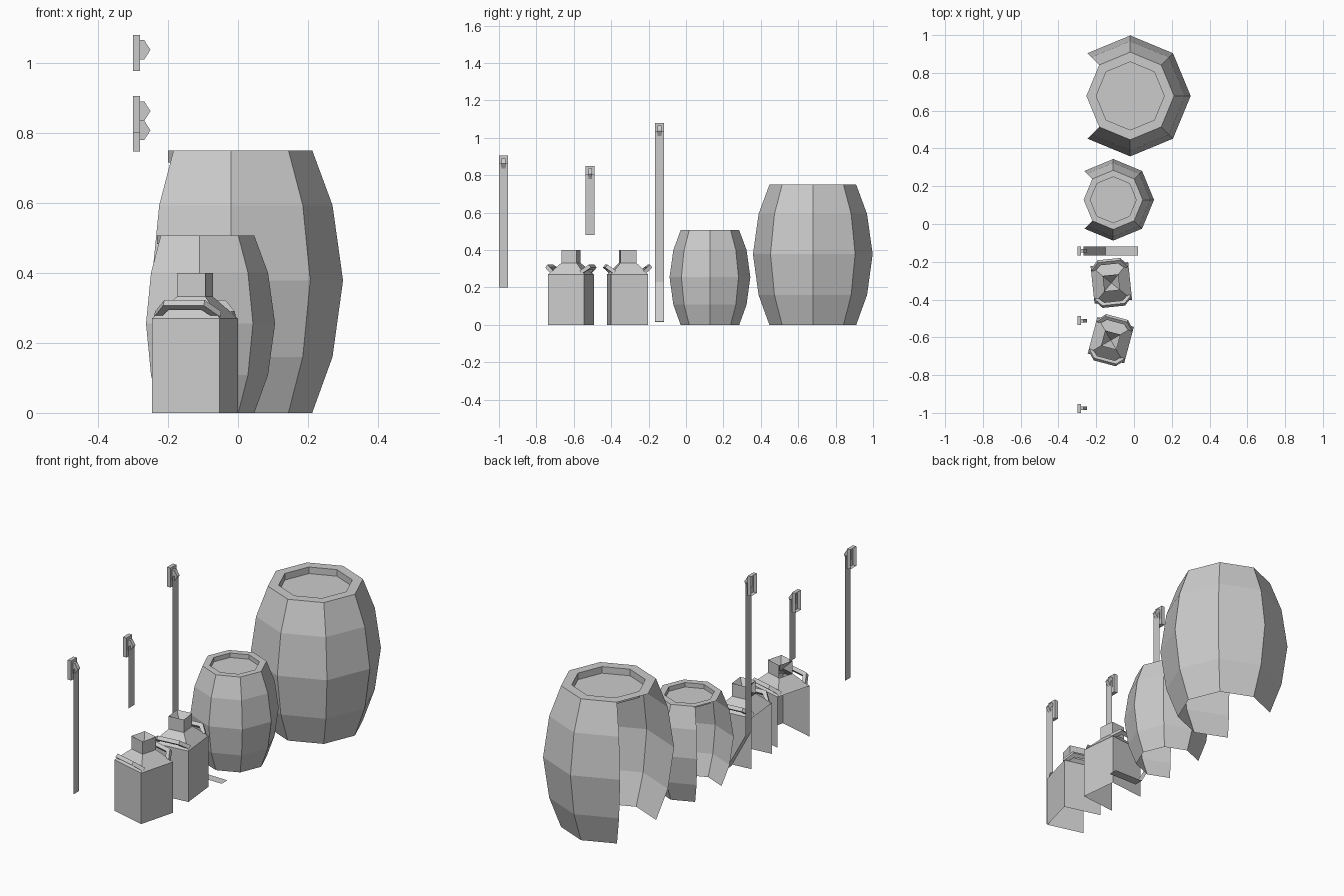
import bpy, bmesh
from math import cos, sin, pi, radians
from mathutils import Matrix, Vector

if "Cube" in bpy.data.objects:
    bpy.data.objects.remove(bpy.data.objects["Cube"])

grey = bpy.data.materials.new("plain_grey")
grey.use_nodes = True
grey.diffuse_color = (0.6, 0.6, 0.6, 1)
grey.node_tree.nodes["Principled BSDF"].inputs["Base Color"].default_value = (0.6, 0.6, 0.6, 1)


def finish(bm, name, loc=(0, 0, 0), turn=0):
    bmesh.ops.recalc_face_normals(bm, faces=bm.faces)
    mesh = bpy.data.meshes.new(name)
    bm.to_mesh(mesh)
    bm.free()
    mesh.materials.append(grey)
    obj = bpy.data.objects.new(name, mesh)
    obj.location = loc
    obj.rotation_euler.z = radians(turn)
    bpy.context.collection.objects.link(obj)
    return obj


def ring(bm, radius, z, sides, start=0.0):
    return [bm.verts.new((radius * cos(start + 2 * pi * i / sides),
                          radius * sin(start + 2 * pi * i / sides), z)) for i in range(sides)]


def bridge(bm, a, b, skip=()):
    n = len(a)
    for i in range(n):
        if i not in skip:
            bm.faces.new((a[i], a[(i + 1) % n], b[(i + 1) % n], b[i]))


# Barrels: eight staves, open at the bottom and on the wall side, with a recessed lid
def barrel(name, loc, s):
    bm = bmesh.new()
    profile = [(0.232, 0), (0.29, 0.16), (0.32, 0.378), (0.29, 0.593), (0.232, 0.75)]
    rings = [ring(bm, r * s, z * s, 8) for r, z in profile]
    for a, b in zip(rings, rings[1:]):
        bridge(bm, a, b, skip=(3, 4))
    lip = ring(bm, 0.18 * s, 0.75 * s, 8)
    floor = ring(bm, 0.18 * s, 0.715 * s, 8)
    bridge(bm, rings[-1], lip)
    bridge(bm, lip, floor)
    bm.faces.new(floor)
    finish(bm, name, loc)


barrel("large_barrel", (-0.02, 0.678, 0), 1.0)
barrel("small_barrel", (-0.11, 0.128, 0), 0.675)


# Cans: square body, sloped shoulder, square neck with a sunken pyramid mouth
def can(name, loc, turn):
    bm = bmesh.new()
    q, root = pi / 4, 2 ** 0.5
    levels = [(0.1, 0), (0.1, 0.27), (0.042, 0.332), (0.042, 0.4)]
    rings = [ring(bm, r * root, z, 4, q) for r, z in levels]
    for a, b, skip in zip(rings, rings[1:], [(1,), (), (1,)]):
        bridge(bm, a, b, skip)
    tip = bm.verts.new((0, 0, 0.34))
    for i in range(4):
        bm.faces.new((rings[-1][i], rings[-1][(i + 1) % 4], tip))
    finish(bm, name + "_body", loc, turn)

    # Bent bar handles leaning out over the front and back shoulders
    for side, label in ((-1, "front"), (1, "back")):
        bm = bmesh.new()
        out = Vector((0, side * 0.78, 0.62))
        thick = Vector((0, -side * 0.62, 0.78)) * 0.01
        base = Vector((0, side * 0.08, 0.282))
        sections = []
        for outer, inner, h, hi in ((-0.098, -0.076, 0, 0), (-0.06, -0.048, 0.052, 0.032),
                                    (0.06, 0.048, 0.052, 0.032), (0.098, 0.076, 0, 0)):
            po = base + out * h + Vector((outer, 0, 0))
            pi_ = base + out * hi + Vector((inner, 0, 0))
            sections.append([bm.verts.new(p) for p in
                             (po - thick, po + thick, pi_ + thick, pi_ - thick)])
        for a, b in zip(sections, sections[1:]):
            bridge(bm, a, b)
        finish(bm, name + "_" + label + "_handle", loc, turn)


can("front_can", (-0.123, -0.615, 0), -15)
can("rear_can", (-0.12, -0.312, 0), 6)


# Wall hooks: open-backed plate with a slot, a pointed peg and a hanging strap
def hook(name, y, top, path):
    bm = bmesh.new()
    bmesh.ops.create_cube(bm, size=1, matrix=Matrix.Translation((-0.29, y, top - 0.052))
                          @ Matrix.Diagonal((0.02, 0.048, 0.104, 1)))
    back = [f for f in bm.faces if f.normal.x < -0.9]
    bmesh.ops.delete(bm, geom=back, context='FACES_ONLY')
    face = [f for f in bm.faces if f.normal.x > 0.9]
    bmesh.ops.inset_region(bm, faces=face, thickness=0.015)
    for v in face[0].verts:
        v.co.y = y + (0.01 if v.co.y > y else -0.01)
        v.co.z = top - (0.015 if v.co.z > top - 0.052 else 0.071)
    bmesh.ops.delete(bm, geom=face, context='FACES_ONLY')
    finish(bm, name + "_plate")

    bm = bmesh.new()
    outline = [(-0.28, 0.015), (-0.268, 0.015), (-0.25, 0.043), (-0.268, 0.071), (-0.28, 0.071)]
    sides = [[bm.verts.new((x, y + d, top - z)) for x, z in outline] for d in (-0.01, 0.01)]
    bridge(bm, sides[0], sides[1], skip=(4,))
    for s in sides:
        bm.faces.new(s)
    finish(bm, name + "_peg")

    bm = bmesh.new()
    pts = [(-0.267, top - 0.043)] + path
    rows = [[bm.verts.new((x, y + d, z)) for d in (-0.024, 0.024)] for x, z in pts]
    for a, b in zip(rows, rows[1:]):
        bm.faces.new((a[0], a[1], b[1], b[0]))
    finish(bm, name + "_strap")


hook("front_hook", -0.976, 0.905, [(-0.267, 0.2)])
hook("middle_hook", -0.512, 0.85, [(-0.267, 0.48)])
hook("rear_hook", -0.142, 1.08, [(-0.267, 0.23), (-0.15, 0.017), (0.02, 0.015)])
